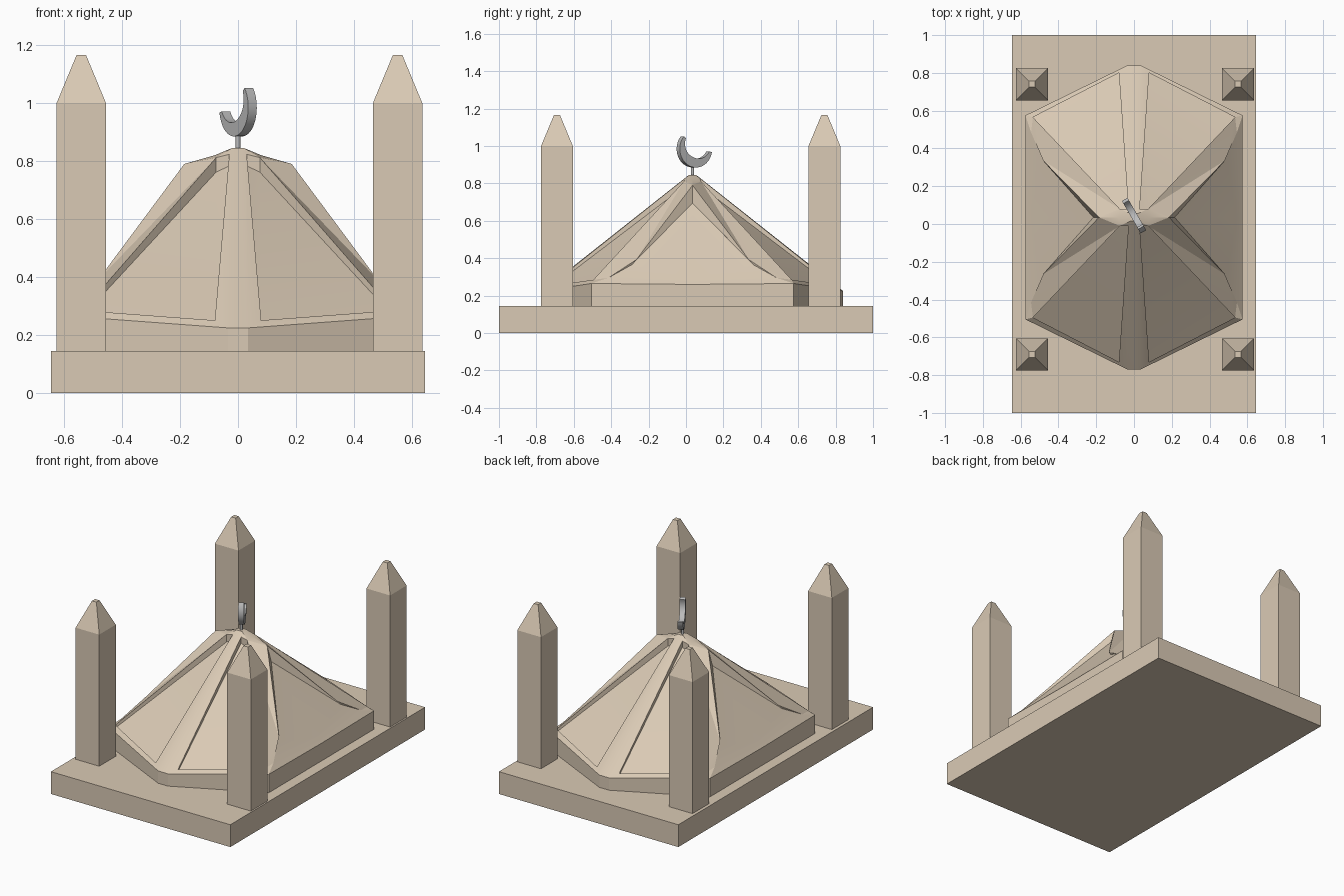
import bpy, bmesh, math
from mathutils import Vector, Matrix

cube = bpy.data.objects.get("Cube")
if cube:
    bpy.data.objects.remove(cube, do_unlink=True)


def material(name, color):
    m = bpy.data.materials.new(name)
    m.use_nodes = True
    m.diffuse_color = (*color, 1)
    m.node_tree.nodes["Principled BSDF"].inputs["Base Color"].default_value = (*color, 1)
    return m


stone = material("sandstone", (0.7, 0.59, 0.46))
metal = material("grey metal", (0.5, 0.5, 0.5))


def finish(bm, name, mat, smooth=0):
    bmesh.ops.remove_doubles(bm, verts=bm.verts, dist=0.0005)
    bmesh.ops.recalc_face_normals(bm, faces=bm.faces)
    me = bpy.data.meshes.new(name)
    bm.to_mesh(me)
    bm.free()
    me.materials.append(mat)
    ob = bpy.data.objects.new(name, me)
    bpy.context.collection.objects.link(ob)
    if smooth:
        bpy.ops.object.select_all(action="DESELECT")
        ob.select_set(True)
        bpy.context.view_layer.objects.active = ob
        bpy.ops.object.shade_smooth_by_angle(angle=math.radians(smooth))
    return ob


def loft(bm, rings):
    """Closed solid through four-cornered rings of points."""
    rings = [[bm.verts.new(p) for p in ring] for ring in rings]
    for a, b in zip(rings, rings[1:]):
        for i in range(4):
            j = (i + 1) % 4
            bm.faces.new((a[i], a[j], b[j], b[i]))
    bm.faces.new(rings[0])
    bm.faces.new(rings[-1])


def square_stack(name, levels):
    """Stone solid through (half x, half y, z) rectangles."""
    bm = bmesh.new()
    loft(bm, [[(-x, -y, z), (x, -y, z), (x, y, z), (-x, y, z)] for x, y, z in levels])
    return finish(bm, name, stone)


# Base slab
FLOOR = 0.145
square_stack("base_slab", [(0.645, 1, 0), (0.645, 1, FLOOR)])

# Four corner towers with blunt pyramid caps
for side, x in (("right", -0.54), ("left", 0.55)):
    for end, y in (("front", -0.69), ("back", 0.74)):
        tower = square_stack(f"{end}_{side}_tower", [(0.085, 0.085, FLOOR), (0.085, 0.085, 1), (0.016, 0.016, 1.166)])
        tower.location = (x, y, 0)

# Tent roof, one quarter: eave line from the end's middle to the side's middle
end_mid, end = Vector((0, 0.805, 0.225)), Vector((0.035, 0.805, 0.225))
corner, side_mid = Vector((0.575, 0.54, 0.265)), Vector((0.575, 0, 0.26))
eave = [end_mid, end, corner, side_mid]
# Crown
top, top_x = Vector((0, 0, 0.845)), Vector((0.02, 0, 0.845))
top_y, top_xy = Vector((0, 0.02, 0.845)), Vector((0.02, 0.02, 0.845))
neck, peak = Vector((0.08, 0, 0.82)), Vector((0.185, 0, 0.79))
# End panel outline and its sunken copy
panel = [Vector((0.08, 0.765, 0.251)), Vector((0.535, 0.53, 0.285)),
         Vector((0.075, 0.045, 0.812)), Vector((0.03, 0.045, 0.823))]
foot, outer, head, inner = panel
sunk = [p - Vector((0, 0, drop)) for p, drop in zip(panel, (0.015, 0.02, 0.05, 0.04))]
# Side recess
kink, rim = Vector((0.48, 0.30, 0.393)), Vector((0.545, 0.45, 0.295))
rim_mid = Vector((0.545, 0, 0.295))
deep_peak, deep_kink = Vector((0.215, 0, 0.695)), Vector((0.487, 0.325, 0.365))

middle_rib = [(end_mid, end, top_xy, top_y), (end, foot, inner, top_xy)]
crown = [(top, top_x, top_xy, top_y), (top_xy, inner, head),
         (top_xy, head, neck), (top_xy, neck, top_x)]
corner_rib = [(head, peak, neck), (head, outer, kink), (head, kink, peak),
              (outer, corner, rim), (outer, rim, kink)]
eave_rim = [(end, corner, outer, foot), (rim, corner, side_mid, rim_mid)]
end_panel = [(sunk[0], sunk[1], sunk[2]), (sunk[0], sunk[2], sunk[3])]
for i in range(4):
    j = (i + 1) % 4
    end_panel.append((panel[i], panel[j], sunk[j], sunk[i]))
side_recess = [(peak, kink, deep_kink, deep_peak), (kink, rim, deep_kink),
               (deep_peak, deep_kink, rim, rim_mid)]
ground = [Vector((p.x, p.y, FLOOR)) for p in eave]
walls = [(eave[i], eave[i + 1], ground[i + 1], ground[i]) for i in range(3)]
floor = [(Vector((0, 0, FLOOR)), *ground)]

# Repeat the quarter in four mirrored copies
bm = bmesh.new()
for sx in (1, -1):
    for sy in (1, -1):
        for part in (middle_rib, crown, corner_rib, eave_rim, end_panel, side_recess, walls, floor):
            for face in part:
                bm.faces.new([bm.verts.new((sx * p.x, sy * p.y, p.z)) for p in face])
roof = finish(bm, "tent_roof", stone, 18)
roof.location.y = 0.035

# Finial pole
bm = bmesh.new()
bmesh.ops.create_cone(bm, cap_ends=True, segments=12, radius1=0.008, radius2=0.008, depth=0.07,
                      matrix=Matrix.Translation((0, 0.035, 0.865)))
finish(bm, "finial_pole", metal, 40)

# Crescent: arc thickest in its middle, given width and turned
STEPS, RADIUS, HALF = 28, 0.1, 0.017
start, stop = math.radians(-170), math.radians(42)
rings = []
for i in range(STEPS + 1):
    t = i / STEPS
    a = start + (stop - start) * t
    hollow = RADIUS - 0.016 - 0.036 * math.sin(math.pi * t)
    rings.append([(r * math.cos(a), w, r * math.sin(a))
                  for r, w in ((RADIUS, -HALF), (RADIUS, HALF), (hollow, HALF), (hollow, -HALF))])
bm = bmesh.new()
loft(bm, rings)
crescent = finish(bm, "crescent", metal, 40)
crescent.location = (0, 0.045, 0.985)
crescent.rotation_euler.z = math.radians(-60)
